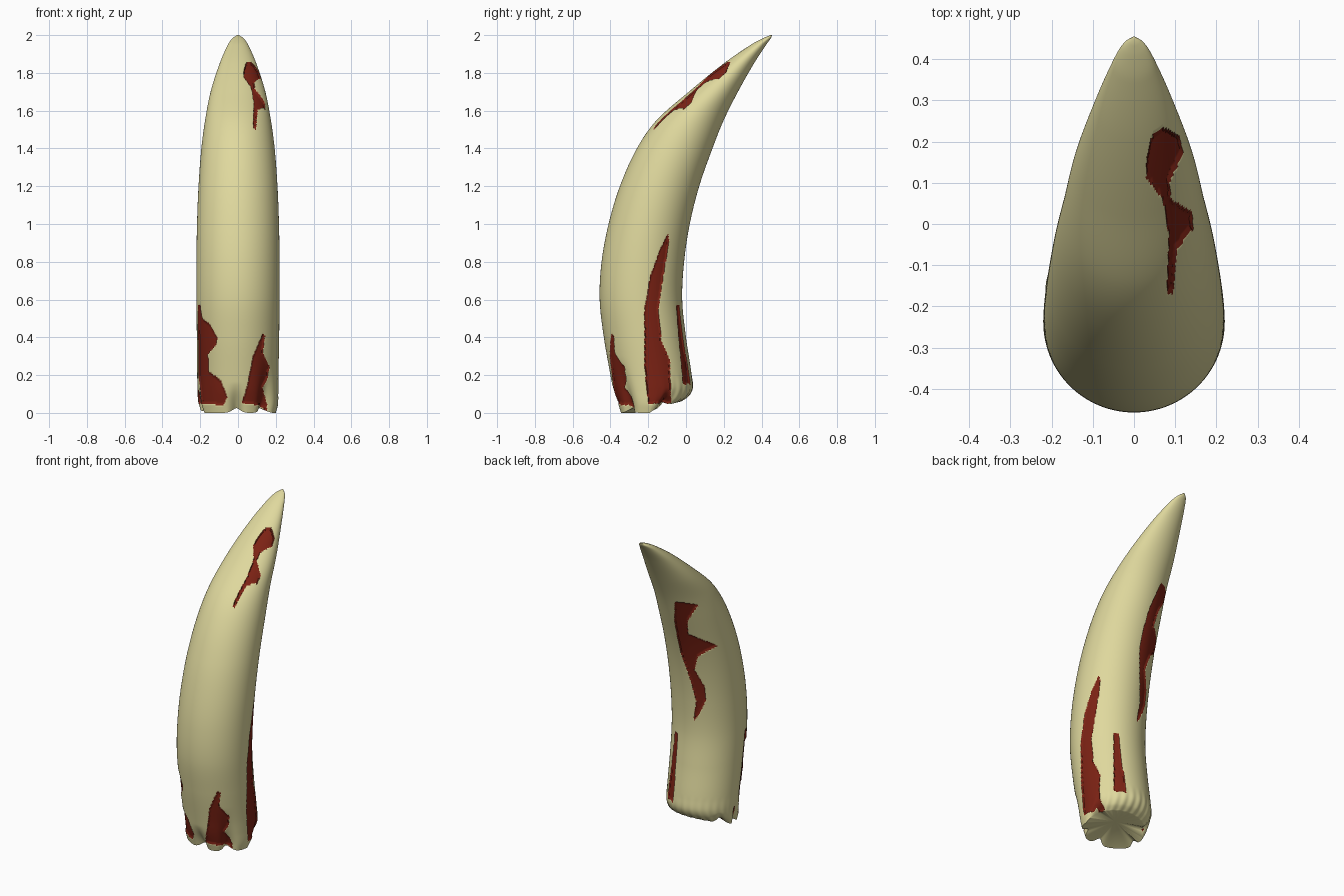
import bpy, bmesh, math
from mathutils import Vector

if "Cube" in bpy.data.objects:
    bpy.data.objects.remove(bpy.data.objects["Cube"])

SEGS, RINGS = 240, 260

# Side/front profile: z, front edge y, back edge y, half width
PROFILE = [
    (0.00, -0.35, -0.03, 0.200), (0.05, -0.365, 0.01, 0.213), (0.12, -0.385, 0.035, 0.216),
    (0.20, -0.40, 0.03, 0.216), (0.40, -0.435, 0.00, 0.218), (0.60, -0.457, -0.02, 0.220),
    (0.80, -0.447, -0.01, 0.220), (1.00, -0.41, 0.02, 0.217), (1.20, -0.35, 0.07, 0.209),
    (1.40, -0.26, 0.14, 0.194), (1.55, -0.155, 0.20, 0.174), (1.70, 0.015, 0.275, 0.145),
    (1.85, 0.20, 0.36, 0.097), (1.95, 0.345, 0.425, 0.053), (1.985, 0.41, 0.45, 0.028),
    (2.00, 0.447, 0.455, 0.004),
]

# Grooves at the root: angle, width, depth, fade height
GROOVES = [(-93, 9, 0.20, 0.16), (-45, 11, 0.20, 0.30), (25, 10, 0.15, 0.12),
           (-170, 10, 0.12, 0.2), (150, 10, 0.10, 0.10)]


def profile(z):
    """Cubic Hermite interpolation of the profile table."""
    P = PROFILE
    i = 0
    while i < len(P) - 2 and z > P[i + 1][0]:
        i += 1

    def slope(j, k):
        a, b = max(j - 1, 0), min(j + 1, len(P) - 1)
        return (P[b][k] - P[a][k]) / (P[b][0] - P[a][0])
    h = P[i + 1][0] - P[i][0]
    t = (z - P[i][0]) / h
    return [(2*t**3 - 3*t*t + 1) * P[i][k] + (t**3 - 2*t*t + t) * h * slope(i, k)
            + (3*t*t - 2*t**3) * P[i + 1][k] + (t**3 - t*t) * h * slope(i + 1, k)
            for k in (1, 2, 3)]


def surface(z, a):
    f, b, w = profile(z)
    r, lift = 1.0, 0.06 * max(0, math.sin(a)) ** 0.7
    for ang, wid, depth, fade in GROOVES:
        d = (math.degrees(a) - ang + 180) % 360 - 180
        g = math.exp(-(d / wid) ** 2)
        r -= depth * g * max(0, 1 - z / fade) ** 1.5
        lift += 0.025 * g
    # wrinkles on the back of the root
    if z < 0.22:
        r += 0.018 * math.sin(28 * a) * max(0, math.sin(a)) * (1 - z / 0.22)
    z2 = z + min(lift, 0.075) * max(0, 1 - z / 0.22) ** 2
    return Vector((w * r * math.cos(a), (f + b) / 2 + (b - f) / 2 * r * math.sin(a), z2))


# Patches: right axis, up axis, facing axis, minimum facing, outline in that view
ca, sa, ce, se = (math.cos(math.radians(31)), math.sin(math.radians(31)),
                  math.cos(math.radians(30)), 0.5)
X, Y, Z = Vector((1, 0, 0)), Vector((0, 1, 0)), Vector((0, 0, 1))
PATCHES = [
    # upper front
    (X, Y, Z, 0.05, [(.03, .15), (.04, .21), (.07, .235), (.11, .215), (.12, .17), (.085, .10),
                     (.09, .06), (.14, .03), (.145, -.01), (.105, -.06), (.095, -.17),
                     (.08, -.17), (.085, -.03), (.07, .06), (.03, .11)]),
    # lower front left
    (X, Z, -Y, 0.25, [(-.2, .57), (-.19, .5), (-.15, .47), (-.11, .40), (-.115, .36),
                      (-.16, .31), (-.155, .22), (-.09, .17), (-.055, .08), (-.08, .04),
                      (-.23, .05), (-.23, .3), (-.21, .57)]),
    # lower front right
    (X, Z, -Y, 0.1, [(.02, .05), (.05, .15), (.08, .3), (.11, .37), (.13, .42), (.145, .41),
                     (.13, .32), (.165, .25), (.16, .19), (.13, .13), (.155, .04),
                     (.15, .01), (.11, .04)]),
    # right side
    (Y, Z, X, 0.1, [(-.2, .05), (-.22, .25), (-.22, .55), (-.19, .72), (-.14, .86),
                    (-.095, .95), (-.09, .91), (-.12, .72), (-.145, .55), (-.13, .38),
                    (-.085, .28), (-.08, .05)]),
    # back left
    (Vector((-ca, -sa, 0)), Vector((sa * se, -ca * se, ce)), Vector((-sa * ce, ca * ce, se)), 0.05,
     [(-.053, .37), (.085, .36), (.02, .27), (.02, .20), (.19, .145), (.075, .08), (.053, .01),
      (.11, -.08), (.117, -.16), (.075, -.24), (.043, -.277), (.06, -.16), (.03, -.053),
      (-.03, .107), (-.06, .27)]),
]


def inside(u, v, poly):
    hit = False
    for (x1, y1), (x2, y2) in zip(poly, poly[1:] + poly[:1]):
        if (y1 > v) != (y2 > v) and u < x1 + (v - y1) * (x2 - x1) / (y2 - y1):
            hit = not hit
    return hit


def in_patch(p, n):
    for right, up, face, least, poly in PATCHES:
        if n.dot(face) < least:
            continue
        q = p - Z if face.z == se else p      # the angled view is centred at z = 1
        if inside(q.dot(right), q.dot(up), poly):
            return True
    return False


def material(name, color):
    m = bpy.data.materials.new(name)
    m.diffuse_color = (*color, 1)
    m.use_nodes = True
    m.node_tree.nodes["Principled BSDF"].inputs["Base Color"].default_value = m.diffuse_color
    return m


# Tooth body: stacked rings
bm = bmesh.new()
rings = []
for i in range(RINGS + 1):
    t = i / RINGS
    z = 2 * (t + 0.08 * math.sin(math.pi * t) * t)    # closer rings at the tip
    rings.append([bm.verts.new(surface(min(z, 2), 2 * math.pi * j / SEGS)) for j in range(SEGS)])
for lo, hi in zip(rings, rings[1:]):
    for j in range(SEGS):
        k = (j + 1) % SEGS
        bm.faces.new((lo[j], lo[k], hi[k], hi[j]))
bm.faces.new(rings[-1])

# Hollowed underside folding in to one point
mid = bm.verts.new((0, -0.17, 0.07))
for j in range(SEGS):
    bm.faces.new((rings[0][(j + 1) % SEGS], rings[0][j], mid))

# Stained patches, sunk slightly into the surface
bm.normal_update()
for f in bm.faces:
    if len(f.verts) == 4 and in_patch(f.calc_center_median(), f.normal):
        f.material_index = 1
sunk = [(v, v.normal.copy()) for v in bm.verts if all(f.material_index for f in v.link_faces)]
for v, n in sunk:
    v.co -= n * 0.007

mesh = bpy.data.meshes.new("tooth")
bm.to_mesh(mesh)
bm.free()
tooth = bpy.data.objects.new("tooth", mesh)
bpy.context.collection.objects.link(tooth)
mesh.materials.append(material("ivory", (0.74, 0.69, 0.34)))
mesh.materials.append(material("dark red", (0.20, 0.016, 0.007)))
bpy.context.view_layer.objects.active = tooth
tooth.select_set(True)
bpy.ops.object.shade_smooth_by_angle(angle=math.radians(50))
